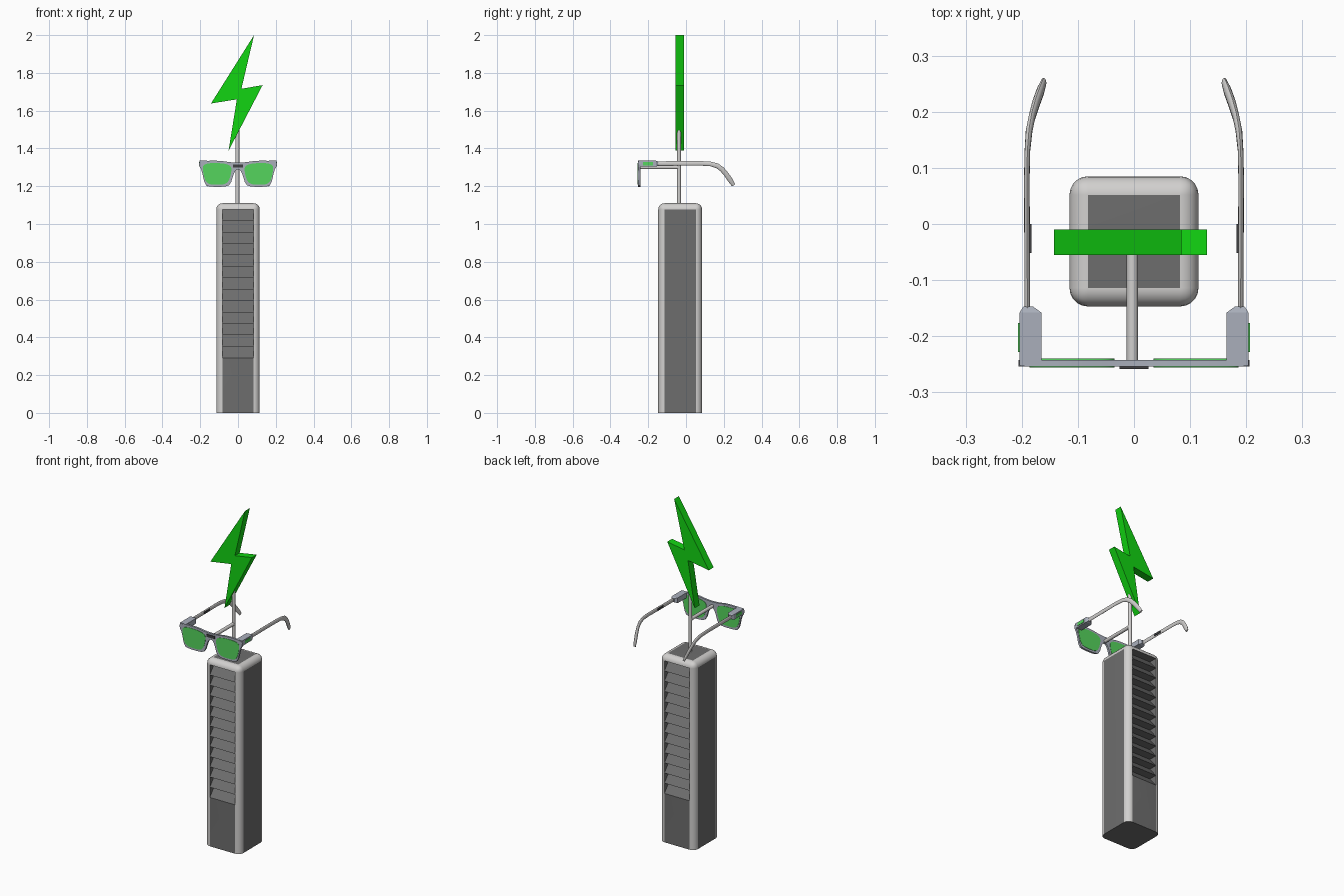
import bpy, bmesh, math
from mathutils import Vector

if "Cube" in bpy.data.objects:
    bpy.data.objects.remove(bpy.data.objects["Cube"])


def material(name, rgb):
    m = bpy.data.materials.new(name)
    m.diffuse_color = (*rgb, 1)
    m.use_nodes = True
    m.node_tree.nodes["Principled BSDF"].inputs["Base Color"].default_value = m.diffuse_color
    return m


LIGHT = material("light grey", (0.64, 0.63, 0.62))
DARK = material("dark grey", (0.155, 0.155, 0.155))
GREEN = material("bright green", (0.006, 0.66, 0.006))
FRAME = material("blue grey", (0.40, 0.43, 0.50))
LENS = material("lens green", (0.09, 0.66, 0.11))
BLACK = material("charcoal", (0.05, 0.05, 0.055))


def finish(name, bm, mats, smooth=None, recalc=True):
    if recalc:
        bmesh.ops.recalc_face_normals(bm, faces=bm.faces)
    me = bpy.data.meshes.new(name)
    bm.to_mesh(me)
    bm.free()
    ob = bpy.data.objects.new(name, me)
    bpy.context.scene.collection.objects.link(ob)
    for m in mats:
        me.materials.append(m)
    if smooth:
        bpy.ops.object.select_all(action='DESELECT')
        ob.select_set(True)
        bpy.context.view_layer.objects.active = ob
        bpy.ops.object.shade_smooth_by_angle(angle=math.radians(smooth))
    return ob


def prism(name, pts, y0, y1, mat, smooth=None):
    """Extrude an x-z outline along y."""
    bm = bmesh.new()
    a = [bm.verts.new((x, y0, z)) for x, z in pts]
    b = [bm.verts.new((x, y1, z)) for x, z in pts]
    bm.faces.new(a)
    bm.faces.new(b[::-1])
    for i in range(len(pts)):
        j = (i + 1) % len(pts)
        bm.faces.new((a[i], b[i], b[j], a[j]))
    return finish(name, bm, [mat], smooth)


def box(name, lo, hi, mat):
    return prism(name, [(lo[0], lo[2]), (hi[0], lo[2]), (hi[0], hi[2]), (lo[0], hi[2])],
                 lo[1], hi[1], mat)


def sweep(name, path, radii, mat, sides=12):
    """Tube with elliptical sections (sideways, upright) along a path."""
    bm = bmesh.new()
    path = [Vector(p) for p in path]
    rings = []
    for i, p in enumerate(path):
        t = (path[min(i + 1, len(path) - 1)] - path[max(i - 1, 0)]).normalized()
        u = Vector((1, 0, 0))
        u = (u - t * u.dot(t)).normalized()
        v = t.cross(u)
        ru, rv = radii[i]
        rings.append([bm.verts.new(p + u * ru * math.cos(k * math.tau / sides)
                                   + v * rv * math.sin(k * math.tau / sides))
                      for k in range(sides)])
    for a, b in zip(rings, rings[1:]):
        for k in range(sides):
            n = (k + 1) % sides
            bm.faces.new((a[k], a[n], b[n], b[k]))
    bm.faces.new(rings[0])
    bm.faces.new(rings[-1])
    return finish(name, bm, [mat], 45)


def rounded(pts, times):
    """Cut corners of a closed outline."""
    for _ in range(times):
        out = []
        for i, p in enumerate(pts):
            q = pts[(i + 1) % len(pts)]
            out += [tuple(a * (1 - f) + b * f for a, b in zip(p, q)) for f in (0.25, 0.75)]
        pts = out
    return pts


# Tower body: rounded light edges, flat dark panels
X, Y0, Y1, H, R = 0.115, -0.147, 0.085, 1.11, 0.033
VENT = 0.29
bm = bmesh.new()
bmesh.ops.create_cube(bm, size=1)
for v in bm.verts:
    v.co = (v.co.x * 2 * X, Y1 if v.co.y > 0 else Y0, H if v.co.z > 0 else 0)
edges = [e for e in bm.edges if max(v.co.z for v in e.verts) > 0]
bmesh.ops.bevel(bm, geom=edges, offset=R, segments=5, profile=0.5, affect='EDGES')
bmesh.ops.recalc_face_normals(bm, faces=bm.faces)
bmesh.ops.bisect_plane(bm, geom=bm.verts[:] + bm.edges[:] + bm.faces[:],
                       plane_co=(0, 0, VENT), plane_no=(0, 0, 1))
bm.normal_update()
openings = []
for f in bm.faces:
    f.material_index = int(max(abs(c) for c in f.normal) > 0.9995)
    if abs(f.normal.y) > 0.9995 and f.calc_center_median().z > VENT:
        openings.append(f)
bmesh.ops.delete(bm, geom=openings, context='FACES_ONLY')
body = finish("tower_body", bm, [LIGHT, DARK], 40, recalc=False)
wn = body.modifiers.new("panel normals", 'WEIGHTED_NORMAL')
wn.keep_sharp = True

# Louvres on the front and back
N, DEPTH, W = 13, 0.05, X - R
STEP = (H - R - VENT) / N
for name, y, inward in (("front_louvres", Y0, 1), ("back_louvres", Y1, -1)):
    bm = bmesh.new()
    for i in range(N):
        z0, z1 = VENT + i * STEP, VENT + (i + 1) * STEP
        side = [[bm.verts.new((s * W, yy, z)) for yy, z in
                 ((y, z0), (y + inward * DEPTH, z1), (y, z1))] for s in (-1, 1)]
        l, r = side
        faces = [bm.faces.new((l[0], r[0], r[1], l[1])),
                 bm.faces.new((l[1], r[1], r[2], l[2])),
                 bm.faces.new(l[::-1]), bm.faces.new(r)]
        # faces look into the open wedge
        mid = sum((v.co for v in l + r), Vector()) / 6
        bm.normal_update()
        for f in faces:
            if f.normal.dot(mid - f.calc_center_median()) < 0:
                f.normal_flip()
    finish(name, bm, [DARK], recalc=False)

# Pole and the strut that carries the glasses
PX, PY = -0.003, -0.037
sweep("pole", [(PX, PY, 1.10), (PX, PY, 1.50)], [(0.010, 0.010)] * 2, LIGHT, 16)
sweep("glasses_strut", [(PX, PY, 1.30), (PX, -0.243, 1.30)], [(0.010, 0.010)] * 2, LIGHT, 16)

# Lightning bolt
prism("lightning_bolt", [(0.085, 2.0), (-0.143, 1.638), (-0.006, 1.66), (-0.05, 1.388),
                         (0.13, 1.735), (0.018, 1.716)], -0.055, -0.01, GREEN)

# Glasses front
half = [(0.03, 1.325), (0.10, 1.336), (0.19, 1.334), (0.207, 1.328), (0.204, 1.303),
        (0.192, 1.285), (0.175, 1.205), (0.145, 1.197), (0.07, 1.197), (0.040, 1.208),
        (0.022, 1.270), (0.008, 1.288)]
outline = half + [(-x, z) for x, z in reversed(half)]
prism("glasses_front", rounded(outline, 1), -0.254, -0.242, FRAME, 35)
box("bridge_plate", (-0.026, -0.258, 1.300), (0.026, -0.253, 1.316), BLACK)

lens = [(0.034, 1.312), (0.10, 1.324), (0.186, 1.320), (0.186, 1.275), (0.168, 1.212),
        (0.11, 1.207), (0.055, 1.212), (0.036, 1.265)]
for s, side in ((-1, "left"), (1, "right")):
    prism(side + "_lens", rounded([(s * x, z) for x, z in lens], 3), -0.256, -0.240, LENS, 35)

    # Hinge block, tapered towards the arm
    bm = bmesh.new()
    rings = [[bm.verts.new((s * x, y, z)) for x, z in ((a, c), (b, c), (b, d), (a, d))]
             for y, a, b, c, d in ((-0.252, 0.165, 0.204, 1.304, 1.335),
                                   (-0.158, 0.165, 0.204, 1.304, 1.335),
                                   (-0.147, 0.180, 0.197, 1.309, 1.331))]
    for p, q in zip(rings, rings[1:]):
        for k in range(4):
            n = (k + 1) % 4
            bm.faces.new((p[k], p[n], q[n], q[k]))
    bm.faces.new(rings[0])
    bm.faces.new(rings[-1])
    finish(side + "_hinge", bm, [FRAME])
    x0, x1 = sorted((s * 0.203, s * 0.2065))
    box(side + "_hinge_inlay", (x0, -0.228, 1.311), (x1, -0.176, 1.328), LENS)

    # Arm with curved ear piece
    path = [(0.190, -0.155, 1.320), (0.191, 0.08, 1.321), (0.190, 0.13, 1.318),
            (0.187, 0.165, 1.308), (0.182, 0.190, 1.290), (0.175, 0.214, 1.262),
            (0.167, 0.236, 1.230), (0.161, 0.252, 1.205)]
    radii = [(0.005, 0.012)] * 3 + [(0.006, 0.013)] * 2 + [(0.007, 0.013)] * 2 + [(0.005, 0.010)]
    sweep(side + "_arm", [(s * x, y, z) for x, y, z in path], radii, LIGHT)
    x0, x1 = sorted((s * 0.183, s * 0.187))
    box(side + "_arm_plate", (x0, -0.052, 1.314), (x1, 0.0, 1.327), BLACK)
